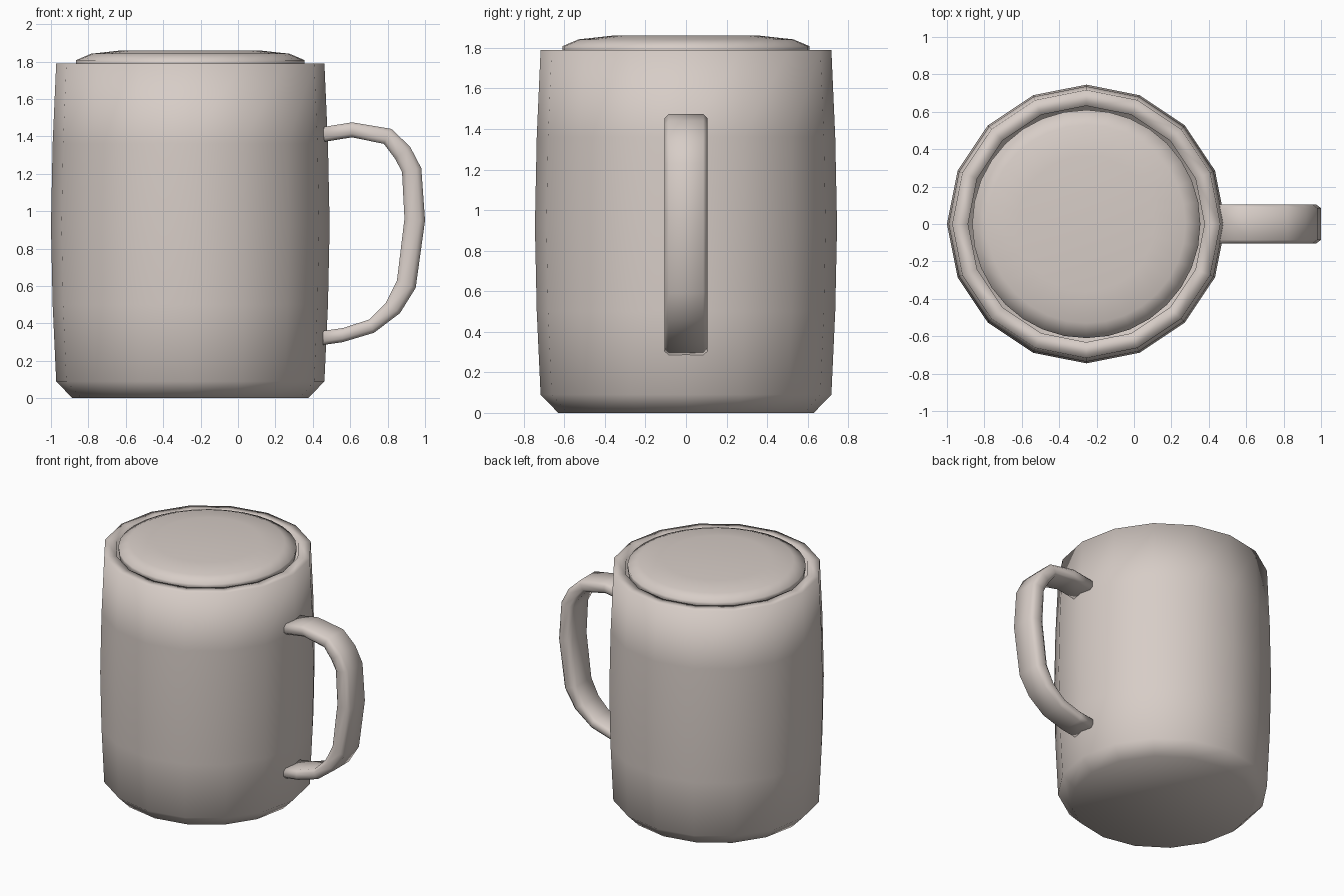
import bpy, bmesh, math

if "Cube" in bpy.data.objects:
    bpy.data.objects.remove(bpy.data.objects["Cube"])

AXIS_X = -0.255

ceramic = bpy.data.materials.new("warm grey ceramic")
ceramic.diffuse_color = (0.68, 0.61, 0.57, 1)
ceramic.use_nodes = True
ceramic.node_tree.nodes["Principled BSDF"].inputs["Base Color"].default_value = ceramic.diffuse_color


def make_object(name, bm):
    bmesh.ops.recalc_face_normals(bm, faces=bm.faces)
    mesh = bpy.data.meshes.new(name)
    bm.to_mesh(mesh)
    bm.free()
    mesh.materials.append(ceramic)
    mesh.shade_smooth()
    obj = bpy.data.objects.new(name, mesh)
    bpy.context.collection.objects.link(obj)
    return obj


def skin(name, rings):
    """Bridge a list of closed point rings and cap both ends."""
    bm = bmesh.new()
    rows = [[bm.verts.new(p) for p in ring] for ring in rings]
    n = len(rows[0])
    for a, b in zip(rows, rows[1:]):
        for i in range(n):
            j = (i + 1) % n
            bm.faces.new((a[i], a[j], b[j], b[i]))
    bm.faces.new(rows[0])
    bm.faces.new(rows[-1])
    return make_object(name, bm)


def lathe(name, profile, sides):
    turn = 2 * math.pi / sides
    return skin(name, [[(AXIS_X + r * math.cos(i * turn), r * math.sin(i * turn), z)
                        for i in range(sides)] for r, z in profile])


# Mug body: outer wall, rim and hollow inside
lathe("mug_body", [(0.63, 0.0), (0.717, 0.09), (0.736, 0.5), (0.745, 0.92),
                   (0.736, 1.36), (0.717, 1.79), (0.632, 1.79),
                   (0.632, 0.12)], 16)

# Low domed lid sitting in the rim
lid = lathe("lid", [(0.60, 1.72), (0.61, 1.79), (0.61, 1.808), (0.53, 1.842),
                    (0.365, 1.86)], 32)

# Handle: outer and inner edge of the loop, from top to bottom
loop = [((0.455, 1.45), (0.455, 1.37)), ((0.61, 1.475), (0.61, 1.395)),
        ((0.82, 1.44), (0.78, 1.36)), ((0.92, 1.345), (0.84, 1.28)),
        ((0.98, 1.23), (0.877, 1.21)), ((1.0, 0.95), (0.89, 0.96)),
        ((0.95, 0.59), (0.85, 0.63)), ((0.866, 0.455), (0.79, 0.51)),
        ((0.727, 0.35), (0.70, 0.42)), ((0.56, 0.30), (0.56, 0.375)),
        ((0.455, 0.285), (0.455, 0.36))]
section = [(0, -0.085), (0.25, -0.105), (0.75, -0.105), (1, -0.085),
           (1, 0.085), (0.75, 0.105), (0.25, 0.105), (0, 0.085)]
skin("handle", [[(o[0] + (i[0] - o[0]) * t, y, o[1] + (i[1] - o[1]) * t)
                 for t, y in section] for o, i in loop])
